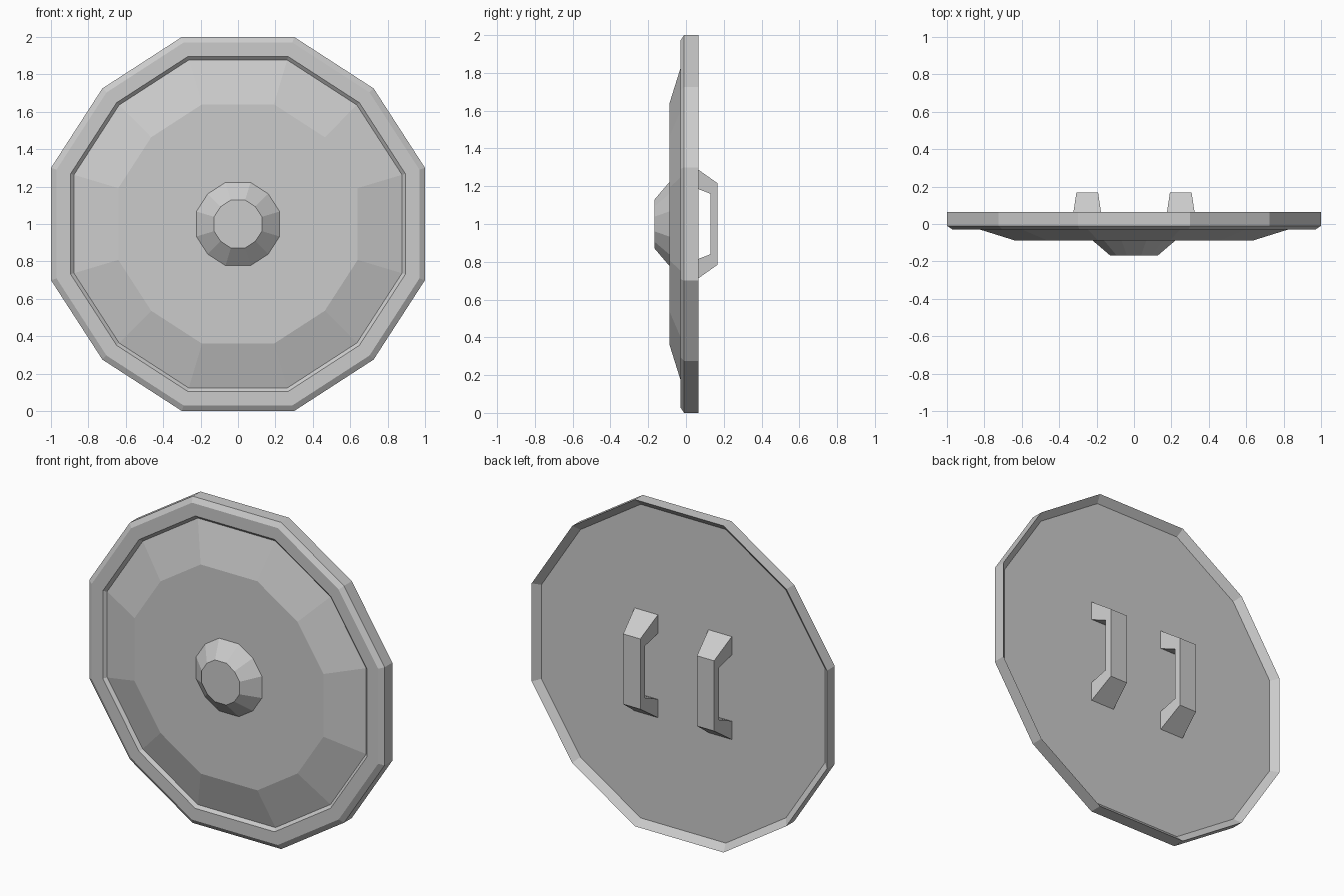
import bpy

if "Cube" in bpy.data.objects:
    bpy.data.objects.remove(bpy.data.objects["Cube"])

CZ = 1.0  # height of the shield centre


def ring(r):
    """Twelve-sided outline of half-width r in the xz plane."""
    q = [(1, .3), (.725, .725), (.3, 1)]
    pts = q + [(-x, z) for x, z in q[::-1]]
    pts += [(-x, -z) for x, z in pts]
    return [(x * r, z * r) for x, z in pts]


def make(name, verts, faces):
    me = bpy.data.meshes.new(name)
    me.from_pydata(verts, [], faces)
    me.update()
    ob = bpy.data.objects.new(name, me)
    bpy.context.collection.objects.link(ob)
    return ob


def lathe(name, profile):
    """Stack outlines (size, y) from the back to the front and cap both ends."""
    verts = [(x, y, z + CZ) for r, y in profile for x, z in ring(r)]
    n, k = 12, len(profile)
    faces = [(a * n + i, a * n + (i + 1) % n, (a + 1) * n + (i + 1) % n, (a + 1) * n + i)
             for a in range(k - 1) for i in range(n)]
    faces += [tuple(range(n - 1, -1, -1)), tuple(range((k - 1) * n, k * n))]
    return make(name, verts, faces)


# shield body: recessed back, bevelled rim, groove and raised front panel
lathe("shield_body", [(.96, .027), (1, .065), (1, -.01), (.97, -.03), (.895, -.03),
                      (.877, -.013), (.64, -.087)])

# central boss
lathe("boss", [(.225, -.085), (.128, -.168)])

# two tapered grips on the back
outer = [(.027, .315), (.065, .288), (.168, .215)]
inner = [(.027, .203), (.065, .185), (.13, .16)]
outer += [(y, -z) for y, z in outer[::-1]]
inner += [(y, -z) for y, z in inner[::-1]]
for side, cx in (("left", -.25), ("right", .25)):
    verts = []
    for s in (-1, 1):
        for y, z in outer + inner:
            verts.append((cx + s * (.058 + .15 * (.168 - y)), y, z + CZ))
    faces = []
    for i in range(5):
        o, p = i, i + 6
        faces += [(o, o + 1, p + 1, p), (o + 12, p + 12, p + 13, o + 13),
                  (o, o + 12, o + 13, o + 1), (p, p + 1, p + 13, p + 12)]
    faces += [(0, 6, 18, 12), (5, 17, 23, 11)]
    make(side + "_grip", verts, faces)

# consistent outward normals
import bmesh
for ob in bpy.context.collection.objects:
    bm = bmesh.new()
    bm.from_mesh(ob.data)
    bmesh.ops.recalc_face_normals(bm, faces=bm.faces)
    bm.to_mesh(ob.data)
    bm.free()
